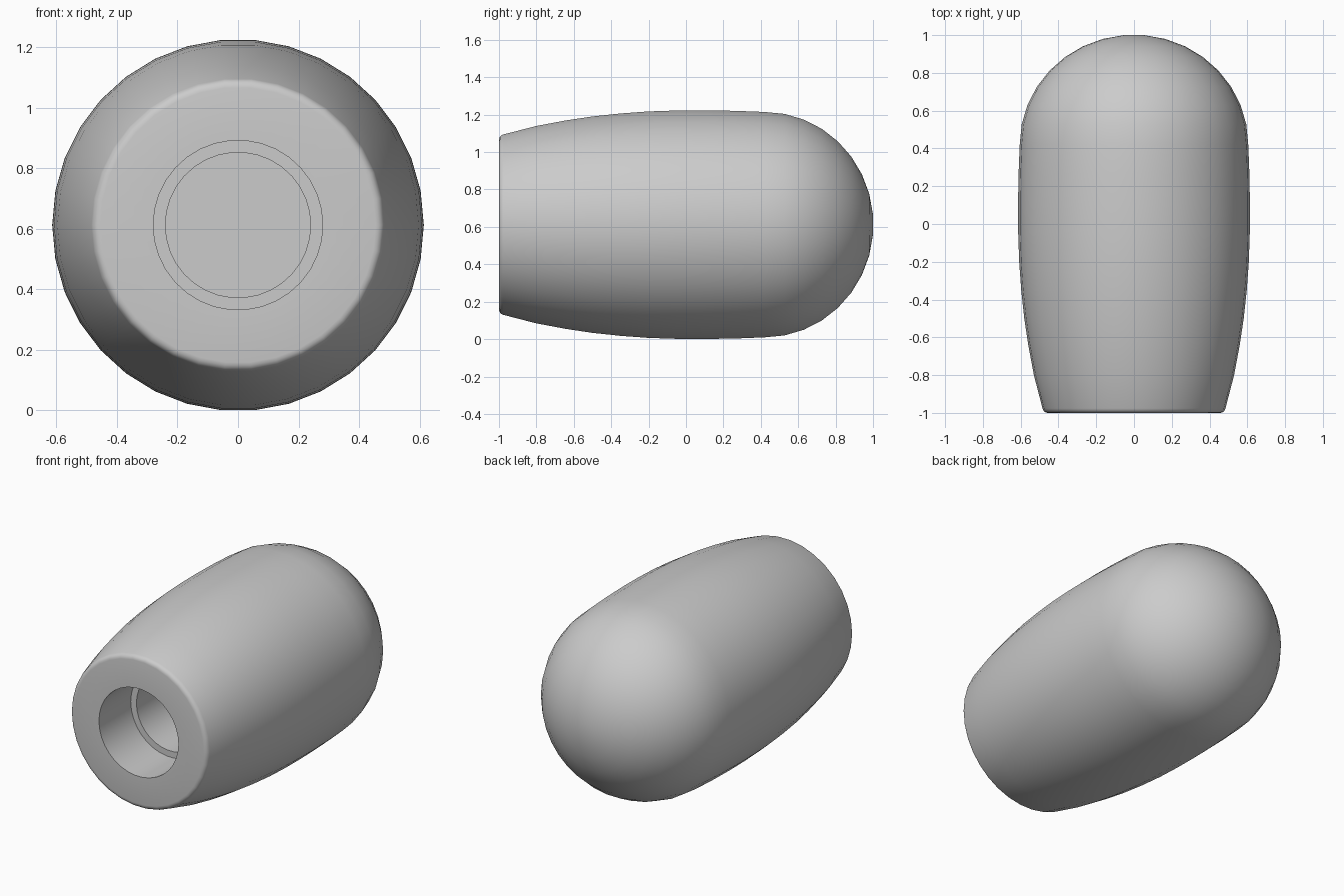
import bpy, bmesh
from math import sin, cos, pi, radians
from mathutils import Vector

cube = bpy.data.objects.get("Cube")
if cube:
    bpy.data.objects.remove(cube)

SIDES = 34
AXIS_Z = 0.612


def make_material(name, colour):
    mat = bpy.data.materials.new(name)
    mat.use_nodes = True
    mat.diffuse_color = colour
    mat.node_tree.nodes["Principled BSDF"].inputs["Base Color"].default_value = colour
    return mat


def arc(cx, cy, rx, ry, start, end, steps):
    """Points (radius, y) along an elliptical arc, angles in degrees."""
    pts = []
    for i in range(steps + 1):
        a = radians(start + (end - start) * i / steps)
        pts.append((cx + rx * cos(a), cy + ry * sin(a)))
    return pts


def lathe(name, profile, mat):
    """Spin a (radius, y) profile around the lengthwise axis."""
    bm = bmesh.new()
    verts = [bm.verts.new((r, y, 0)) for r, y in profile]
    edges = [bm.edges.new(pair) for pair in zip(verts, verts[1:])]
    bmesh.ops.spin(bm, geom=verts + edges, cent=(0, 0, 0), axis=(0, 1, 0),
                   angle=2 * pi, steps=SIDES, use_duplicate=False)
    bmesh.ops.remove_doubles(bm, verts=bm.verts, dist=0.0005)
    bmesh.ops.recalc_face_normals(bm, faces=bm.faces)
    bmesh.ops.translate(bm, verts=bm.verts, vec=Vector((0, 0, AXIS_Z)))
    mesh = bpy.data.meshes.new(name)
    bm.to_mesh(mesh)
    bm.free()
    mesh.materials.append(mat)
    obj = bpy.data.objects.new(name, mesh)
    bpy.context.collection.objects.link(obj)
    bpy.ops.object.select_all(action='DESELECT')
    obj.select_set(True)
    bpy.context.view_layer.objects.active = obj
    bpy.ops.object.shade_smooth_by_angle(angle=radians(32))
    return obj


grey = make_material("plain grey", (0.6, 0.6, 0.6, 1))

# Stepped blind bore, from its floor out to the front face
bore = [(0, 0.1), (0.24, 0.1), (0.24, -0.68), (0.28, -0.68), (0.28, -1)]
# Rounded front rim
rim = arc(0.455, -0.97, 0.03, 0.03, -90, -12, 4)
# Gently bulging barrel
barrel = [(0.53, -0.8), (0.56, -0.64), (0.581, -0.5), (0.597, -0.35),
          (0.608, -0.2), (0.613, -0.05), (0.614, 0.1), (0.611, 0.27)]
# Rounded back end
dome = arc(0, 0.42, 0.605, 0.582, 0, 84.7, 8) + [(0, 1)]

lathe("knob_handle", bore + rim + barrel + dome, grey)
